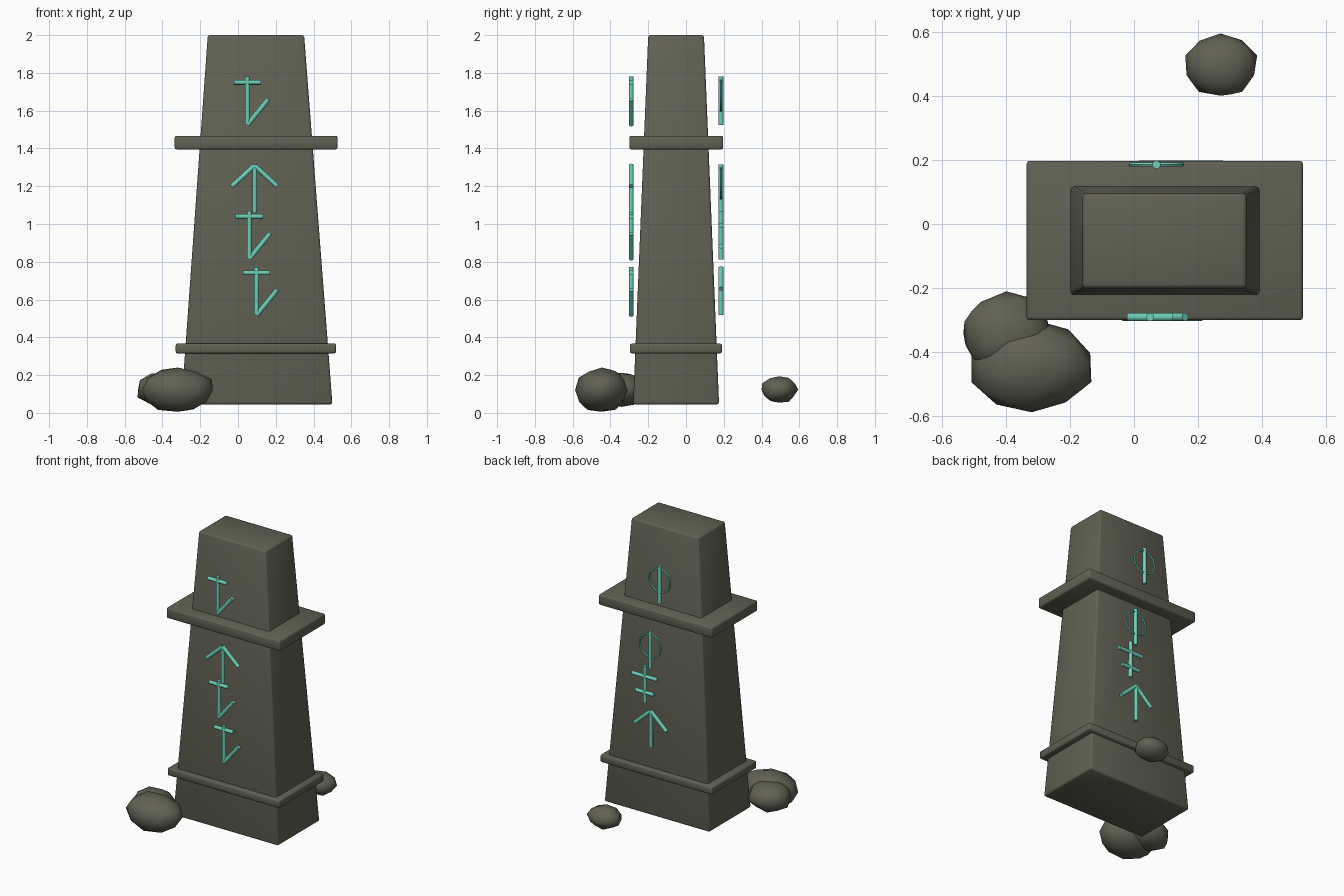
import bpy, bmesh, math, random
from mathutils import Vector

cube = bpy.data.objects.get("Cube")
if cube:
    bpy.data.objects.remove(cube, do_unlink=True)


def make_material(name, rgb):
    mat = bpy.data.materials.new(name)
    mat.use_nodes = True
    mat.diffuse_color = (*rgb, 1)
    mat.node_tree.nodes["Principled BSDF"].inputs["Base Color"].default_value = (*rgb, 1)
    return mat


STONE = make_material("mossy stone", (0.12, 0.118, 0.085))
TEAL = make_material("glowing teal", (0.15, 0.62, 0.47))


def finish(bm, name, mat, bevel=0, segments=2):
    """Turn a bmesh into a smooth shaded object, optionally with rounded edges."""
    bmesh.ops.recalc_face_normals(bm, faces=bm.faces)
    for face in bm.faces:
        face.smooth = True
    mesh = bpy.data.meshes.new(name)
    bm.to_mesh(mesh)
    bm.free()
    mesh.materials.append(mat)
    obj = bpy.data.objects.new(name, mesh)
    bpy.context.collection.objects.link(obj)
    if bevel:
        mod = obj.modifiers.new("rounded edges", "BEVEL")
        mod.width = bevel
        mod.segments = segments
    return obj


def block(name, bottom, top, z0, z1, bevel):
    """Box whose bottom and top rectangles are (x0, x1, y0, y1)."""
    bm = bmesh.new()
    rings = []
    for (x0, x1, y0, y1), z in ((bottom, z0), (top, z1)):
        rings.append([bm.verts.new((x, y, z))
                      for x, y in ((x0, y0), (x1, y0), (x1, y1), (x0, y1))])
    bm.faces.new(rings[0])
    bm.faces.new(rings[1])
    for i in range(4):
        j = (i + 1) % 4
        bm.faces.new((rings[0][i], rings[0][j], rings[1][j], rings[1][i]))
    return finish(bm, name, STONE, bevel)


# Tapered pillar and its two collars
block("pillar", (-0.3, 0.5, -0.28, 0.175), (-0.16, 0.35, -0.2, 0.095), 0.045, 2.0, 0.012)
upper = (-0.335, 0.527, -0.3, 0.197)
lower = (-0.33, 0.52, -0.297, 0.19)
block("upper_collar", upper, upper, 1.395, 1.467, 0.01)
block("lower_collar", lower, lower, 0.315, 0.367, 0.01)


# Rune signs: strokes are (x, z) pairs around each sign's centre
HOOK = [((0, 0.13), (0, -0.125)), ((-0.072, 0.1), (0.072, 0.1)), ((0, -0.125), (0.11, 0.01))]
ARROW = [((0, 0.13), (0, -0.125)), ((0, 0.125), (-0.12, 0.015)), ((0, 0.125), (0.12, 0.015))]
CROSS = [((0, 0.13), (0, -0.125)), ((-0.095, 0.055), (0.095, 0.055)), ((-0.068, -0.055), (0.068, -0.055))]
STAFF = [((0, 0.13), (0, -0.125))]


def rune(name, strokes, x, y, z, ring=False):
    bm = bmesh.new()
    for a, b in strokes:
        start, end = Vector((a[0], 0, a[1])), Vector((b[0], 0, b[1]))
        axis = end - start
        made = bmesh.ops.create_cone(bm, cap_ends=True, segments=10, radius1=0.013,
                                     radius2=0.013, depth=axis.length)["verts"]
        bmesh.ops.rotate(bm, verts=made, matrix=axis.to_track_quat("Z", "Y").to_matrix())
        bmesh.ops.translate(bm, verts=made, vec=(start + end) / 2)
    if ring:
        # Thin hoop around the staff
        n, m = 32, 6
        hoop = []
        for i in range(n):
            u = math.tau * i / n
            hoop.append([])
            for j in range(m):
                v = math.tau * j / m
                r = 0.08 + 0.007 * math.cos(v)
                hoop[i].append(bm.verts.new((r * math.cos(u), 0.007 * math.sin(v),
                                             0.03 + r * math.sin(u))))
        for i in range(n):
            for j in range(m):
                a, b = hoop[i], hoop[(i + 1) % n]
                k = (j + 1) % m
                bm.faces.new((a[j], b[j], b[k], a[k]))
    bmesh.ops.translate(bm, verts=bm.verts, vec=(x, y, z))
    obj = finish(bm, name, TEAL)
    bpy.context.view_layer.objects.active = obj
    obj.select_set(True)
    bpy.ops.object.shade_smooth_by_angle(angle=math.radians(50))
    obj.select_set(False)


FRONT, BACK = -0.29, 0.185
rune("front_rune_top", HOOK, 0.05, FRONT, 1.65)
rune("front_rune_arrow", ARROW, 0.088, FRONT, 1.185)
rune("front_rune_middle", HOOK, 0.06, FRONT, 0.94)
rune("front_rune_bottom", HOOK, 0.098, FRONT, 0.642)
rune("back_rune_top", STAFF, 0.07, BACK, 1.65, ring=True)
rune("back_rune_upper", STAFF, 0.142, BACK, 1.185, ring=True)
rune("back_rune_cross", CROSS, 0.182, BACK, 0.938)
rune("back_rune_arrow", ARROW, 0.138, BACK, 0.642)


# Lumpy boulders at the foot
def boulder(name, centre, half, seed):
    rng = random.Random(seed)
    bm = bmesh.new()
    bmesh.ops.create_icosphere(bm, subdivisions=2, radius=1)
    for v in bm.verts:
        v.co *= rng.uniform(0.93, 1.05)
    for axis in range(3):
        low = min(v.co[axis] for v in bm.verts)
        high = max(v.co[axis] for v in bm.verts)
        for v in bm.verts:
            t = (v.co[axis] - low) / (high - low) * 2 - 1
            v.co[axis] = centre[axis] + t * half[axis]
    finish(bm, name, STONE)


boulder("large_boulder", (-0.32, -0.442, 0.123), (0.187, 0.145, 0.117), 3)
boulder("medium_boulder", (-0.395, -0.34, 0.122), (0.137, 0.13, 0.09), 5)
boulder("small_boulder", (0.272, 0.497, 0.124), (0.112, 0.097, 0.07), 8)
